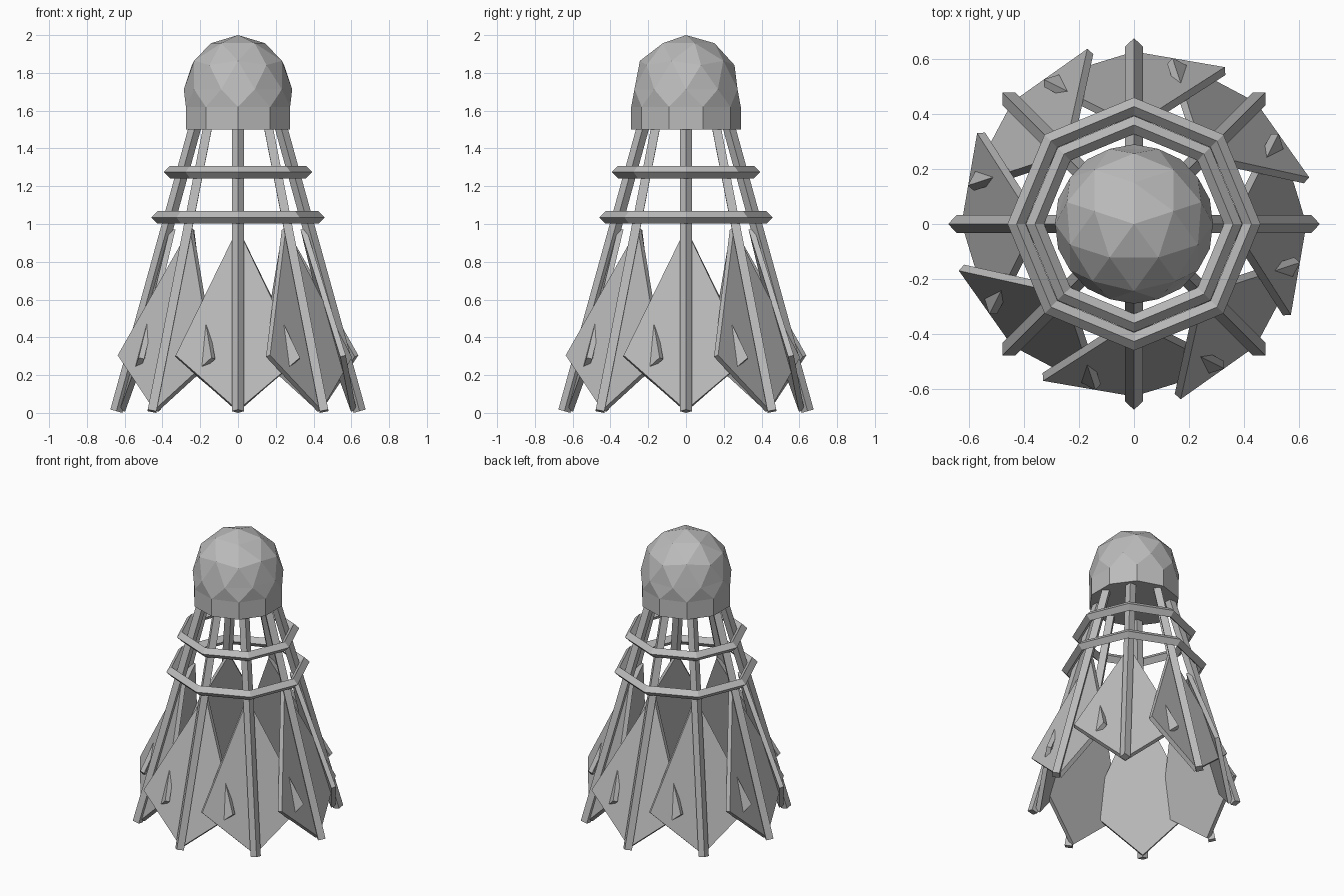
import bpy, bmesh, math
from mathutils import Matrix, Vector

cube = bpy.data.objects.get("Cube")
if cube:
    bpy.data.objects.remove(cube, do_unlink=True)

grey = bpy.data.materials.new("plain_grey")
grey.use_nodes = True
GREY = (0.5, 0.5, 0.5, 1)
grey.diffuse_color = GREY
grey.node_tree.nodes["Principled BSDF"].inputs["Base Color"].default_value = GREY

COUNT = 8
HALF = 0.033                      # half diagonal of the square bars
FOOT_R, FOOT_Z, SLOPE = 0.644, 0.009, 0.277
TILT = math.atan(SLOPE)


def finish(bm, name, matrix=Matrix()):
    bmesh.ops.recalc_face_normals(bm, faces=bm.faces)
    mesh = bpy.data.meshes.new(name)
    bm.to_mesh(mesh)
    bm.free()
    mesh.materials.append(grey)
    obj = bpy.data.objects.new(name, mesh)
    bpy.context.collection.objects.link(obj)
    obj.matrix_world = matrix
    return obj


def prism(name, outline, direction, matrix):
    """Extrude a closed outline along a direction."""
    bm = bmesh.new()
    face = bm.faces.new([bm.verts.new(p) for p in outline])
    new = bmesh.ops.extrude_face_region(bm, geom=[face])["geom"]
    moved = [g for g in new if isinstance(g, bmesh.types.BMVert)]
    bmesh.ops.translate(bm, verts=moved, vec=direction)
    return finish(bm, name, matrix)


def ring(name, radius, z):
    """Octagonal hoop with a diamond section."""
    bm = bmesh.new()
    section = [(HALF, 0), (0, HALF), (-HALF, 0), (0, -HALF)]
    loops = []
    for i in range(COUNT):
        a = math.tau * i / COUNT
        loops.append([bm.verts.new(((radius + r) * math.cos(a),
                                    (radius + r) * math.sin(a), z + h))
                      for r, h in section])
    for i in range(COUNT):
        a, b = loops[i], loops[(i + 1) % COUNT]
        for j in range(4):
            k = (j + 1) % 4
            bm.faces.new((a[j], b[j], b[k], a[k]))
    finish(bm, name)


# Ribs with kite-shaped feathers; local x points outward, z runs up the rib
diamond = [(HALF, 0, 0), (0, HALF, 0), (-HALF, 0, 0), (0, -HALF, 0)]
kite = [(-0.045, 0, 0.01), (-0.045, 0.33, 0.305),
        (-0.045, 0, 1.01), (-0.045, -0.33, 0.305)]
pin = [(-0.02, -0.144, 0.29), (-0.02, -0.136, 0.29),
       (-0.02, -0.136, 0.325), (-0.02, -0.144, 0.325)]
for i in range(COUNT):
    frame = (Matrix.Rotation(math.tau * i / COUNT, 4, 'Z')
             @ Matrix.Translation((FOOT_R, 0, FOOT_Z))
             @ Matrix.Rotation(-TILT, 4, 'Y'))
    twisted = frame @ Matrix.Rotation(math.radians(-4), 4, 'Z').inverted()
    prism(f"rib_{i + 1}", diamond, Vector((0, 0, 1.58)), frame)
    prism(f"feather_{i + 1}", kite, Vector((0.03, 0, 0)), twisted)
    prism(f"feather_pin_{i + 1}", pin, Vector((0.008, 0, 0)), twisted)

# Hoops tying the ribs together
ring("lower_hoop", 0.427, 1.035)
ring("upper_hoop", 0.36, 1.275)

# Faceted dome with straight lower skirt
bm = bmesh.new()
bmesh.ops.create_icosphere(bm, subdivisions=2, radius=1)
bmesh.ops.delete(bm, geom=[v for v in bm.verts if v.co.z < -0.6], context='VERTS')
for v in bm.verts:
    if v.co.z < -0.3:             # widen the lower row into a regular decagon
        flat = Vector((v.co.x, v.co.y, 0)).normalized() * 0.29
        v.co = (flat.x, flat.y, 1.62)
    else:
        v.co = v.co * 0.287 + Vector((0, 0, 1.713))
rim = [e for e in bm.edges if e.is_boundary]
new = bmesh.ops.extrude_edge_only(bm, edges=rim)["geom"]
for v in new:
    if isinstance(v, bmesh.types.BMVert):
        v.co.z = 1.5
bmesh.ops.holes_fill(bm, edges=[e for e in bm.edges if e.is_boundary], sides=0)
finish(bm, "cork_head", Matrix.Rotation(math.pi / 2, 4, 'Z'))
